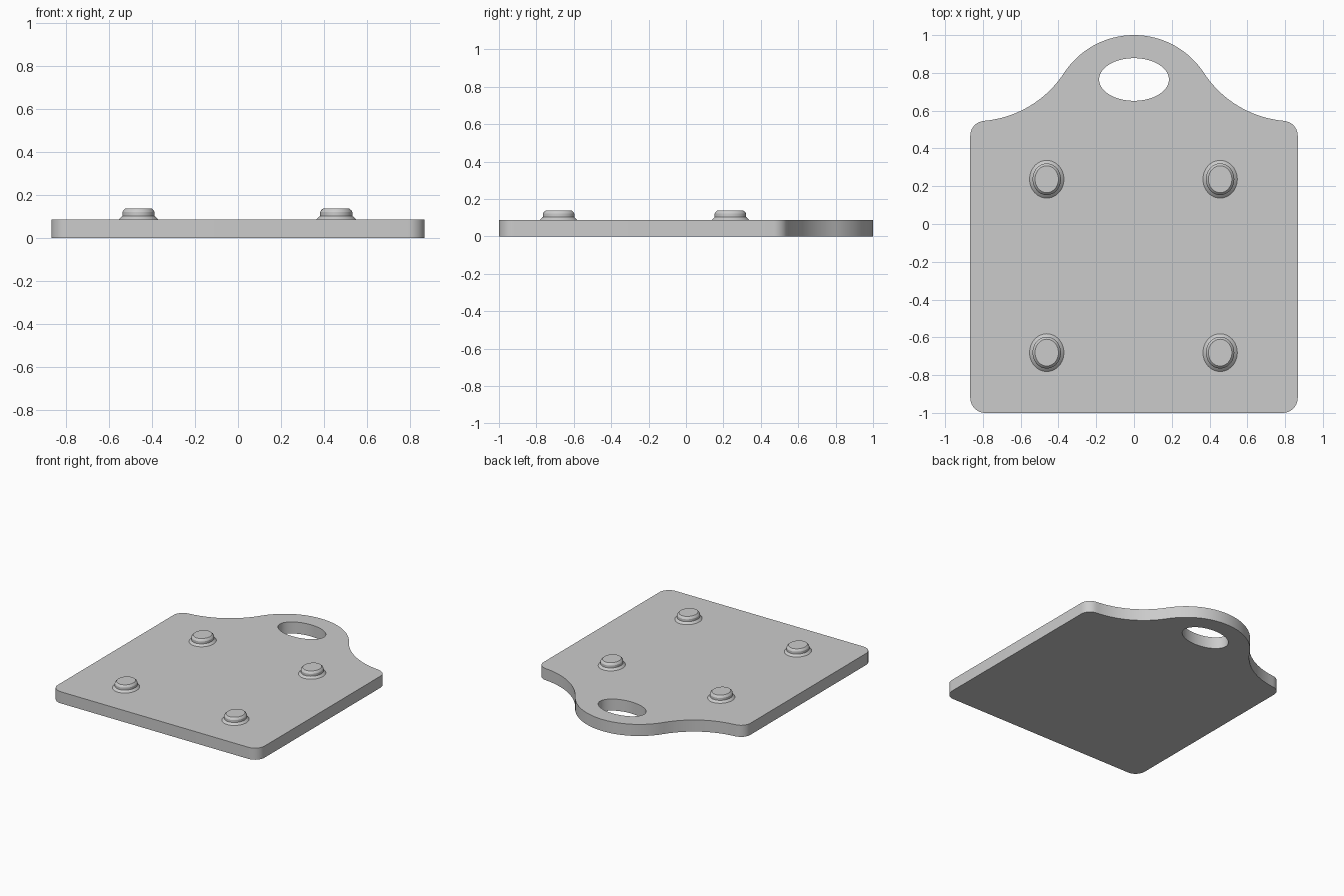
import bpy, bmesh, math

if "Cube" in bpy.data.objects:
    bpy.data.objects.remove(bpy.data.objects["Cube"], do_unlink=True)

THICK = 0.088

grey = bpy.data.materials.new("plain grey")
grey.use_nodes = True
COLOUR = (0.6, 0.6, 0.6, 1)
grey.diffuse_color = COLOUR
grey.node_tree.nodes["Principled BSDF"].inputs["Base Color"].default_value = COLOUR


def arc(cx, cy, rx, ry, a0, a1, n):
    """Points along an elliptical arc, angles in degrees."""
    angles = [math.radians(a0 + (a1 - a0) * i / n) for i in range(n + 1)]
    return [(cx + rx * math.cos(a), cy + ry * math.sin(a)) for a in angles]


def smooth(obj, angle):
    bpy.ops.object.select_all(action='DESELECT')
    obj.select_set(True)
    bpy.context.view_layer.objects.active = obj
    bpy.ops.object.shade_smooth_by_angle(angle=math.radians(angle))


def add_plate():
    # right half of the outline: bottom corner, top corner, concave shoulder, dome
    half = arc(0.787, -0.92, 0.08, 0.08, -90, 0, 10)
    half += arc(0.787, 0.468, 0.08, 0.078, 0, 84, 10)
    half += arc(0.843, 1.109, 0.565, 0.565, 264.5, 213.2, 24)
    half += arc(0, 0.558, 0.442, 0.442, 33.2, 90, 24)[1:]
    outline = half + [(-x, y) for x, y in reversed(half[:-1])]
    hole = arc(0, 0.765, 0.185, 0.113, 0, 360, 64)[:-1]

    # filled and extruded 2D curve, the inner loop becomes the hole
    curve = bpy.data.curves.new("plate", 'CURVE')
    curve.dimensions = '2D'
    curve.fill_mode = 'BOTH'
    curve.extrude = THICK / 2
    for loop in (outline, hole):
        spline = curve.splines.new('POLY')
        spline.points.add(len(loop) - 1)
        for p, (x, y) in zip(spline.points, loop):
            p.co = (x, y, 0, 1)
        spline.use_cyclic_u = True
    source = bpy.data.objects.new("plate_curve", curve)
    bpy.context.collection.objects.link(source)
    bpy.context.view_layer.update()
    depsgraph = bpy.context.evaluated_depsgraph_get()
    mesh = bpy.data.meshes.new_from_object(source.evaluated_get(depsgraph))
    bpy.data.objects.remove(source, do_unlink=True)

    # weld the caps to the walls and stand the plate on the ground
    bm = bmesh.new()
    bm.from_mesh(mesh)
    bmesh.ops.remove_doubles(bm, verts=bm.verts, dist=1e-5)
    bmesh.ops.translate(bm, verts=bm.verts, vec=(0, 0, THICK / 2))
    bmesh.ops.recalc_face_normals(bm, faces=bm.faces)
    bm.to_mesh(mesh)
    bm.free()
    mesh.materials.clear()
    mesh.materials.append(grey)
    plate = bpy.data.objects.new("plate", mesh)
    bpy.context.collection.objects.link(plate)
    smooth(plate, 30)


def add_stud(name, x, y):
    # (inset from the oval footprint, height): flared foot, body, chamfered cap
    profile = [(0, THICK - 0.01), (0, THICK), (0.012, 0.100), (0.016, 0.103),
               (0.016, 0.121), (0.020, 0.129), (0.029, 0.137)]
    bm = bmesh.new()
    rings = [[bm.verts.new((px, py, z)) for px, py in
              arc(0, 0, 0.091 - d, 0.100 - d, 0, 360, 48)[:-1]] for d, z in profile]
    for low, high in zip(rings, rings[1:]):
        for i in range(48):
            j = (i + 1) % 48
            bm.faces.new((low[i], low[j], high[j], high[i]))
    bm.faces.new(rings[-1])
    bm.faces.new(rings[0][::-1])
    mesh = bpy.data.meshes.new(name)
    bm.to_mesh(mesh)
    bm.free()
    mesh.materials.append(grey)
    stud = bpy.data.objects.new(name, mesh)
    stud.location = (x, y, 0)
    bpy.context.collection.objects.link(stud)
    smooth(stud, 25)


add_plate()
for side, x in (("right", -0.462), ("left", 0.456)):
    for end, y in (("front", -0.681), ("back", 0.237)):
        add_stud(f"stud_{end}_{side}", x, y)
